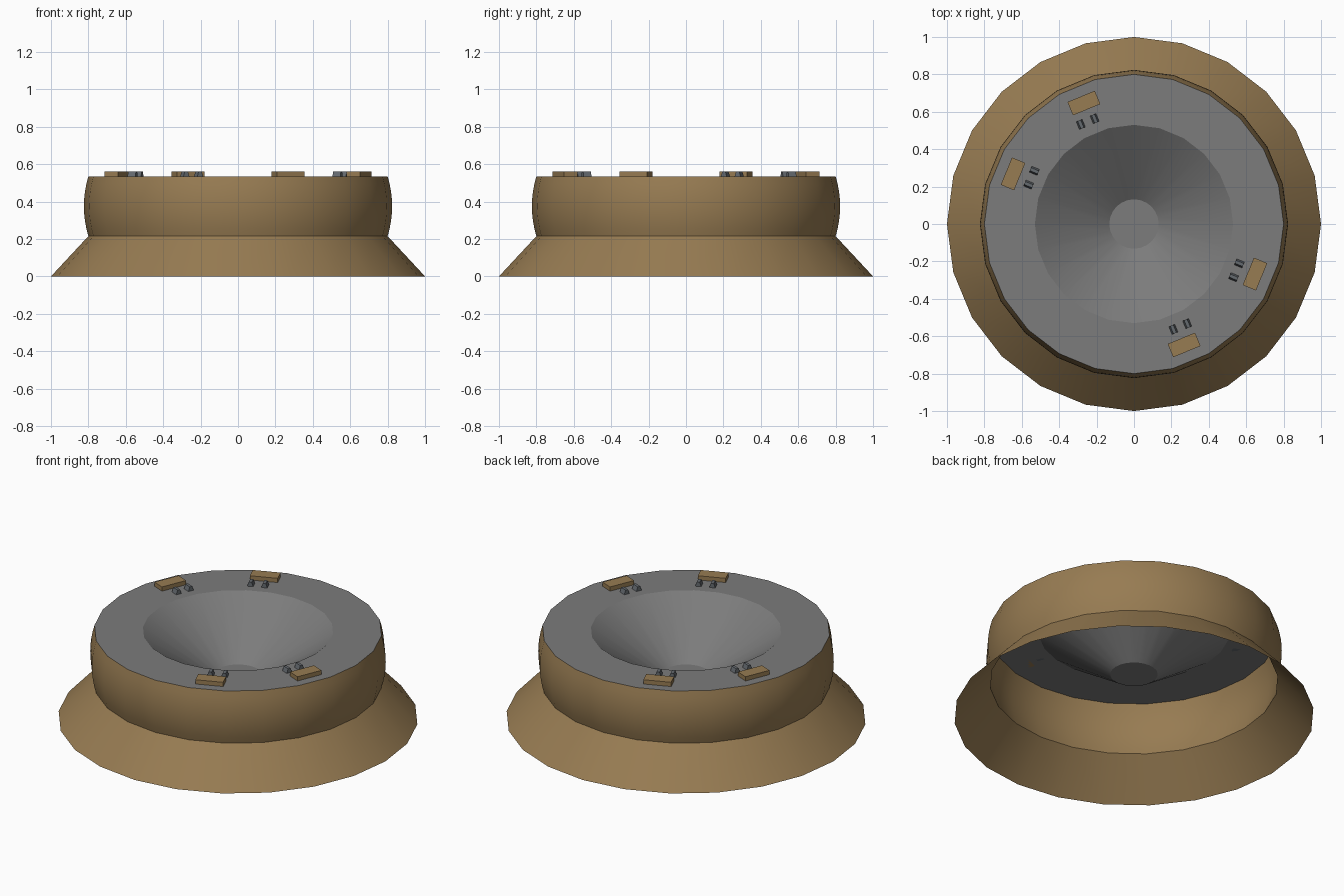
import bpy, bmesh, math
from mathutils import Matrix, Vector

if "Cube" in bpy.data.objects:
    bpy.data.objects.remove(bpy.data.objects["Cube"])

SIDES = 24
TOP = 0.535


def material(name, rgb):
    m = bpy.data.materials.new(name)
    m.diffuse_color = (*rgb, 1)
    m.use_nodes = True
    m.node_tree.nodes["Principled BSDF"].inputs["Base Color"].default_value = m.diffuse_color
    return m


BROWN = material("bronze_brown", (0.31, 0.20, 0.085))
GREY = material("mid_grey", (0.20, 0.20, 0.20))
STEEL = material("steel_grey", (0.13, 0.145, 0.16))


def add_object(name, bm, mat, smooth=False):
    me = bpy.data.meshes.new(name)
    bm.to_mesh(me)
    bm.free()
    ob = bpy.data.objects.new(name, me)
    bpy.context.collection.objects.link(ob)
    me.materials.append(mat)
    if smooth:
        bpy.ops.object.select_all(action='DESELECT')
        ob.select_set(True)
        bpy.context.view_layer.objects.active = ob
        bpy.ops.object.shade_smooth_by_angle(angle=math.radians(30))
    return ob


def lathe(name, profile, mat, cap=False):
    """Revolve (radius, z) points round the z axis as an open shell."""
    bm = bmesh.new()
    rings = [[bm.verts.new((r * math.cos(2 * math.pi * k / SIDES),
                            r * math.sin(2 * math.pi * k / SIDES), z))
              for k in range(SIDES)] for r, z in profile]
    for a, b in zip(rings, rings[1:]):
        for k in range(SIDES):
            n = (k + 1) % SIDES
            bm.faces.new((a[k], a[n], b[n], b[k]))
    if cap:
        bm.faces.new(rings[-1])
    return add_object(name, bm, mat, True)


def block(name, length, width, height, top_scale, mat, angle, radius, shift=0):
    """Box on the rim, its length along the tangent; top may be narrowed."""
    bm = bmesh.new()
    bmesh.ops.create_cube(bm, size=1)
    for v in bm.verts:
        s = top_scale if v.co.z > 0 else 1
        v.co = Vector((v.co.x * width, v.co.y * length * s, (v.co.z + 0.5) * height))
    bm.transform(Matrix.Rotation(math.radians(angle), 4, 'Z')
                 @ Matrix.Translation((radius, shift, TOP)))
    return add_object(name, bm, mat)


# Flared skirt and bulged band, open underneath
lathe("base_skirt", [(1.0, 0.0), (0.8, 0.215)], BROWN)
band = []
for i in range(9):
    t = i / 4 - 1
    band.append((0.8 + 0.024 * (1 - t * t), 0.375 + 0.16 * t))
lathe("bulged_band", band, BROWN)

# Flat rim with conical bowl and small flat floor
lathe("rim_and_bowl", [(0.8, TOP), (0.53, TOP), (0.132, 0.265)], GREY, cap=True)

# Four rim plates, each with a pair of small studs leaning to the -45/135 degree axis
for i, (angle, side) in enumerate([(112.5, 1), (157.5, -1), (-22.5, -1), (-67.5, 1)]):
    if angle < 0:
        side = 1 if angle == -67.5 else -1
    block(f"rim_plate_{i}", 0.158, 0.077, 0.026, 1.0, BROWN, angle, 0.70)
    for j in (-1, 1):
        block(f"stud_{i}_{j}", 0.034, 0.045, 0.026, 0.5, STEEL, angle, 0.601,
              side * 0.019 + j * 0.04)
